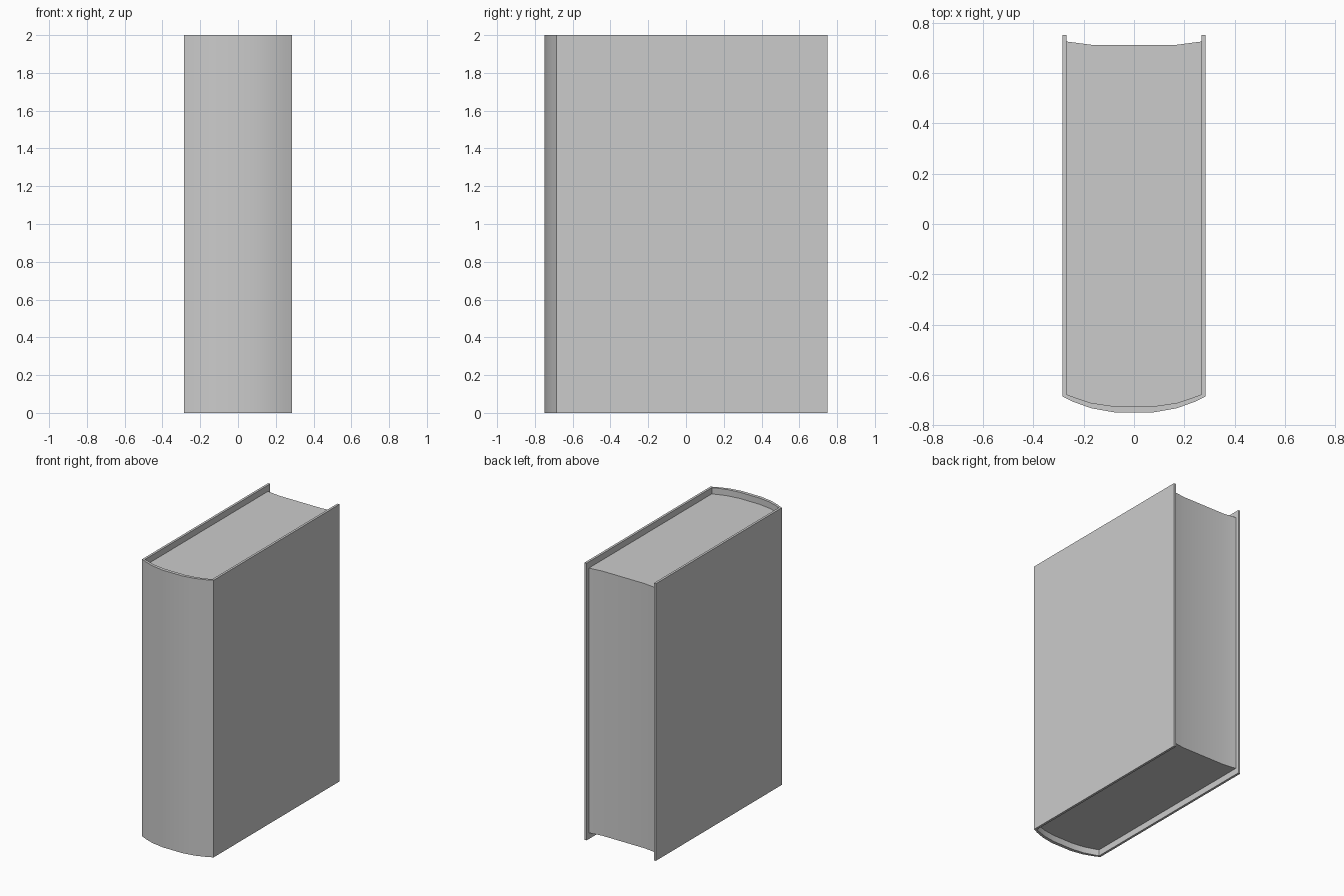
import bpy
import bmesh

if "Cube" in bpy.data.objects:
    bpy.data.objects.remove(bpy.data.objects["Cube"])


def mirror_x(half):
    """Complete a right-hand half profile with its mirrored left side."""
    return half + [(-x, y) for x, y in reversed(half)]


def make_object(name, bm):
    bmesh.ops.recalc_face_normals(bm, faces=bm.faces)
    mesh = bpy.data.meshes.new(name)
    bm.to_mesh(mesh)
    bm.free()
    obj = bpy.data.objects.new(name, mesh)
    bpy.context.collection.objects.link(obj)
    bpy.ops.object.select_all(action='DESELECT')
    obj.select_set(True)
    bpy.context.view_layer.objects.active = obj
    bpy.ops.object.shade_smooth_by_angle(angle=0.52)
    return obj


def extrude_faces(bm, faces, height):
    """Raise a flat cross-section, keeping the bottom closed."""
    res = bmesh.ops.extrude_face_region(bm, geom=faces, use_keep_orig=True)
    verts = [g for g in res["geom"] if isinstance(g, bmesh.types.BMVert)]
    bmesh.ops.translate(bm, verts=verts, vec=(0, 0, height))


# Cover: two boards joined by a rounded spine, built as a strip of quads
outer = mirror_x([(0.285, 0.75), (0.285, -0.685), (0.24, -0.707),
                  (0.17, -0.732), (0.08, -0.748)])
inner = mirror_x([(0.268, 0.75), (0.268, -0.677), (0.228, -0.692),
                  (0.17, -0.711), (0.08, -0.724)])
bm = bmesh.new()
rows = [[bm.verts.new((x, y, 0)) for x, y in path] for path in (outer, inner)]
faces = [bm.faces.new((rows[0][i], rows[0][i + 1], rows[1][i + 1], rows[1][i]))
         for i in range(len(outer) - 1)]
extrude_faces(bm, faces, 2.0)
make_object("cover", bm)

# Page block: rounded at the spine, hollowed at the fore edge
RECESS = 0.045
pages = mirror_x([(0.17, 0.712), (0.268, 0.725)] + inner[1:5])
bm = bmesh.new()
face = bm.faces.new([bm.verts.new((x, y, RECESS)) for x, y in pages])
extrude_faces(bm, [face], 2.0 - 2 * RECESS)
make_object("pages", bm)
